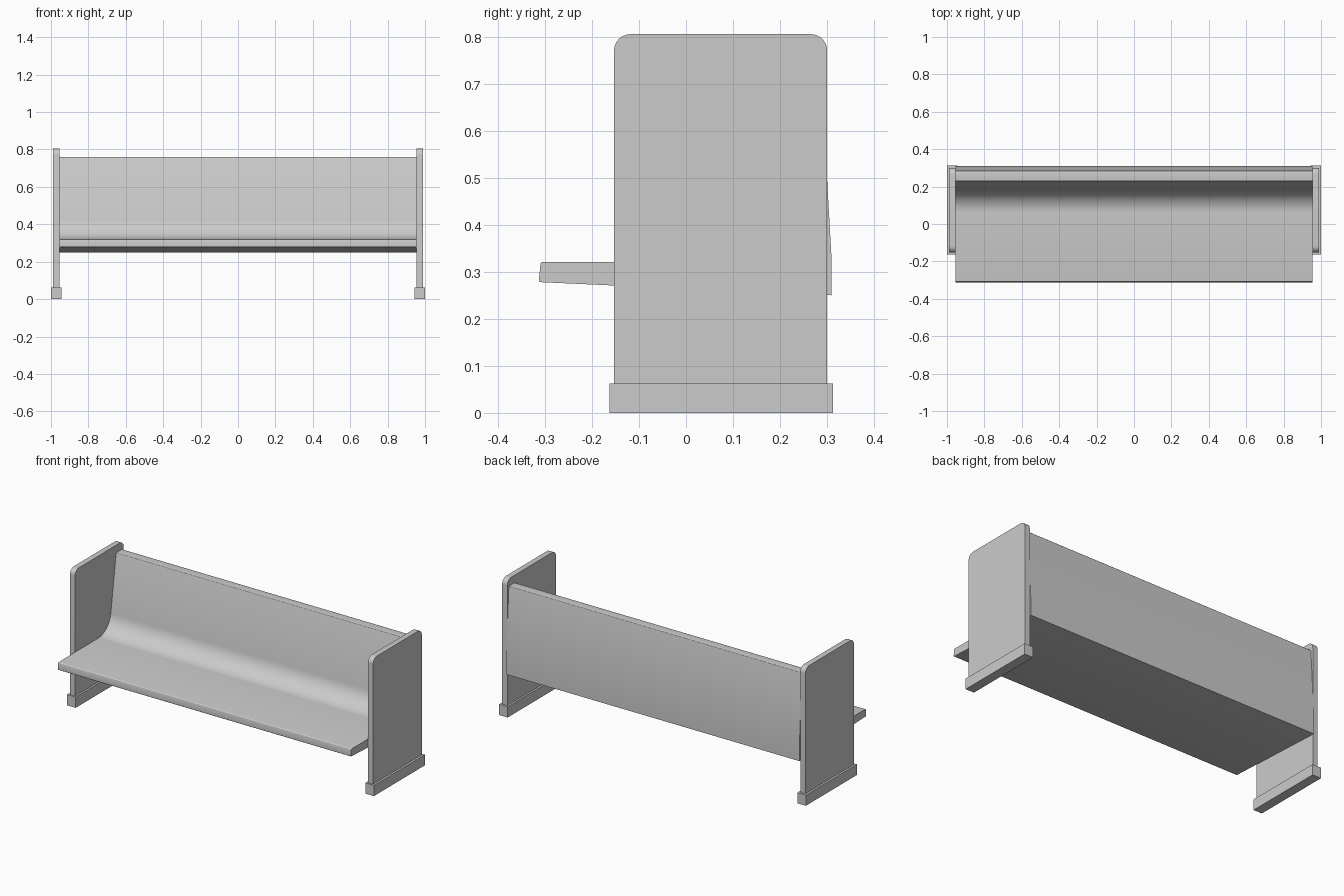
import bpy, bmesh
from math import sin, cos, pi, atan2
from mathutils import Vector

if "Cube" in bpy.data.objects:
    bpy.data.objects.remove(bpy.data.objects["Cube"])


def fillet(prev, corner, nxt, radius, n):
    """Points of an arc rounding the corner of a (y, z) profile."""
    p, c, q = Vector(prev), Vector(corner), Vector(nxt)
    a, b = (p - c).normalized(), (q - c).normalized()
    half = a.angle(b) / 2
    centre = c + (a + b).normalized() * (radius / sin(half))
    start = c + a * (radius * cos(half) / sin(half)) - centre
    end = c + b * (radius * cos(half) / sin(half)) - centre
    a0, a1 = atan2(start.y, start.x), atan2(end.y, end.x)
    sweep = (a1 - a0 + pi) % (2 * pi) - pi
    return [(centre.x + radius * cos(a0 + sweep * i / n),
             centre.y + radius * sin(a0 + sweep * i / n)) for i in range(n + 1)]


def rounded(points):
    """Profile from (y, z, radius, segments) corners."""
    out = []
    for i, (y, z, r, n) in enumerate(points):
        if r:
            out += fillet(points[i - 1][:2], (y, z), points[(i + 1) % len(points)][:2], r, n)
        else:
            out.append((y, z))
    return out


def extrude(name, profile, x0, x1):
    """Solid made by sweeping a (y, z) profile along x."""
    bm = bmesh.new()
    face = bm.faces.new([bm.verts.new((x0, y, z)) for y, z in profile])
    new = bmesh.ops.extrude_face_region(bm, geom=[face])["geom"]
    verts = [v for v in new if isinstance(v, bmesh.types.BMVert)]
    bmesh.ops.translate(bm, verts=verts, vec=(x1 - x0, 0, 0))
    bmesh.ops.recalc_face_normals(bm, faces=bm.faces)
    mesh = bpy.data.meshes.new(name)
    bm.to_mesh(mesh)
    bm.free()
    obj = bpy.data.objects.new(name, mesh)
    bpy.context.collection.objects.link(obj)
    bpy.ops.object.select_all(action="DESELECT")
    obj.select_set(True)
    bpy.context.view_layer.objects.active = obj
    bpy.ops.object.shade_smooth_by_angle(angle=0.6)
    return obj


# Seat and backrest: one solid with a curved transition
extrude("seat_and_backrest", rounded([
    (-0.313, 0.278, 0.003, 3),
    (-0.309, 0.321, 0.005, 4),
    (0.165, 0.321, 0.12, 20),
    (0.230, 0.761, 0.004, 3),
    (0.285, 0.761, 0.004, 3),
    (0.309, 0.335, 0, 0),
    (0.309, 0.250, 0, 0),
]), -0.955, 0.955)

# Side panels with rounded top corners, each standing on a plinth
panel = rounded([(-0.153, 0.05, 0, 0), (-0.153, 0.805, 0.035, 8),
                 (0.300, 0.805, 0.035, 8), (0.300, 0.05, 0, 0)])
plinth = [(-0.163, 0), (-0.163, 0.063), (0.312, 0.063), (0.312, 0)]
for side, s in (("left", -1), ("right", 1)):
    extrude(f"{side}_side_panel", panel, s * 0.955, s * 0.988)
    extrude(f"{side}_plinth", plinth, s * 0.944, s * 1.0)
